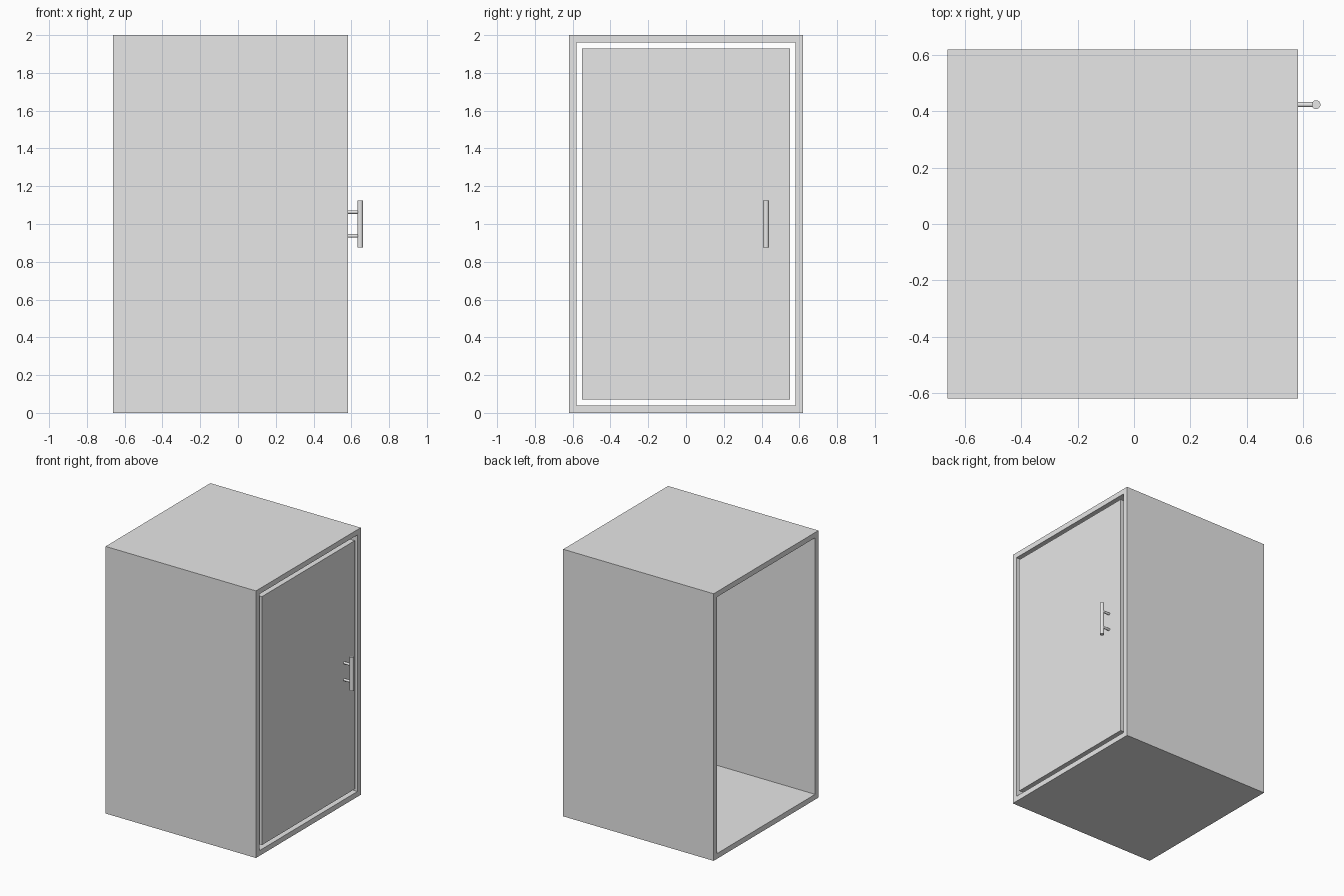
import bpy
import bmesh
import math
from mathutils import Matrix, Vector

if "Cube" in bpy.data.objects:
    bpy.data.objects.remove(bpy.data.objects["Cube"], do_unlink=True)

grey = bpy.data.materials.new("light_grey")
grey.use_nodes = True
grey.diffuse_color = (0.8, 0.8, 0.8, 1)
grey.node_tree.nodes["Principled BSDF"].inputs["Base Color"].default_value = (0.8, 0.8, 0.8, 1)

BACK_X, DOOR_X = -0.663, 0.583
HALF_Y, HEIGHT = 0.62, 2.0
WALL, GAP, DOOR_THICK = 0.056, 0.014, 0.05


def add_object(name, bm):
    mesh = bpy.data.meshes.new(name)
    bm.to_mesh(mesh)
    bm.free()
    mesh.materials.append(grey)
    obj = bpy.data.objects.new(name, mesh)
    bpy.context.collection.objects.link(obj)
    return obj


def box(low, high):
    low, high = Vector(low), Vector(high)
    bm = bmesh.new()
    place = Matrix.Translation((low + high) / 2) @ Matrix.Diagonal((*(high - low), 1))
    bmesh.ops.create_cube(bm, size=1, matrix=place)
    return bm


def rod(name, start, end, radius):
    start, end = Vector(start), Vector(end)
    axis = end - start
    place = Matrix.Translation((start + end) / 2) @ axis.to_track_quat("Z", "Y").to_matrix().to_4x4()
    bm = bmesh.new()
    bmesh.ops.create_cone(bm, cap_ends=True, segments=32, radius1=radius,
                          radius2=radius, depth=axis.length, matrix=place)
    obj = add_object(name, bm)
    bpy.ops.object.select_all(action="DESELECT")
    obj.select_set(True)
    bpy.context.view_layer.objects.active = obj
    bpy.ops.object.shade_smooth_by_angle(angle=math.radians(40))


# Cabinet shell: a square tube, open at both x ends
bm = box((BACK_X, -HALF_Y, 0), (DOOR_X, HALF_Y, HEIGHT))
ends = [f for f in bm.faces if abs(f.normal.x) > 0.9]
bmesh.ops.inset_individual(bm, faces=ends, thickness=WALL)
rims = [e for f in ends for e in f.edges]
bmesh.ops.delete(bm, geom=ends, context="FACES_ONLY")
bmesh.ops.bridge_loops(bm, edges=rims)
bmesh.ops.recalc_face_normals(bm, faces=bm.faces)
add_object("cabinet_shell", bm)

# Door, flush with the rim and separated from it by a narrow gap
edge = WALL + GAP
add_object("door", box((DOOR_X - DOOR_THICK, edge - HALF_Y, edge),
                       (DOOR_X, HALF_Y - edge, HEIGHT - edge)))

# Bar handle on two short posts
bar_x, handle_y, mid_z = 0.647, 0.424, 1.0
rod("handle_bar", (bar_x, handle_y, mid_z - 0.125), (bar_x, handle_y, mid_z + 0.125), 0.0155)
for side, label in ((-1, "lower"), (1, "upper")):
    z = mid_z + side * 0.063
    rod(label + "_handle_post", (DOOR_X - 0.005, handle_y, z), (bar_x, handle_y, z), 0.009)
